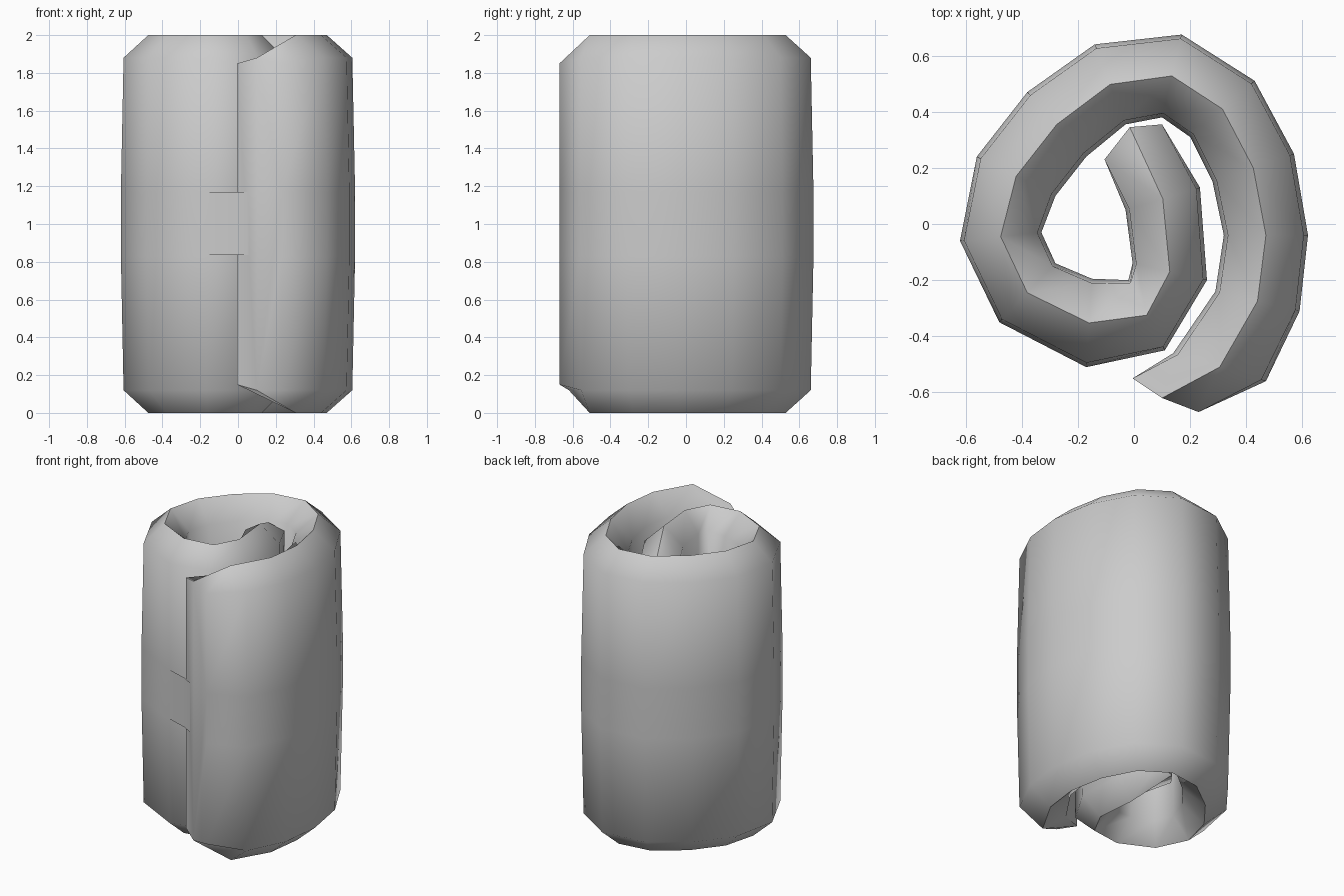
import bpy, bmesh

if "Cube" in bpy.data.objects:
    bpy.data.objects.remove(bpy.data.objects["Cube"])

# Spiral profile: outer skin xy and matching inner skin xy, from loose end to core
OUTER = [(.23, -.67), (.47, -.56), (.59, -.31), (.62, -.04), (.57, .25), (.43, .51),
         (.17, .675), (-.14, .64), (-.38, .47), (-.56, .24), (-.62, -.06), (-.48, -.35),
         (-.17, -.51), (.11, -.45), (.26, -.20), (.235, .13), (.10, .355)]
INNER = [(-.005, -.55), (.14, -.46), (.29, -.24), (.32, -.04), (.28, .15), (.20, .31),
         (.10, .38), (-.03, .355), (-.17, .24), (-.28, .10), (-.33, -.03), (-.28, -.14),
         (-.15, -.195), (-.02, -.20), (-.005, -.14), (-.03, .05), (-.105, .23)]
END_MID = {0: (.10, -.62), len(OUTER) - 1: (-.015, .345)}


def mix(a, b, t):
    return (a[0] + (b[0] - a[0]) * t, a[1] + (b[1] - a[1]) * t)


def finish(bm, name):
    bmesh.ops.recalc_face_normals(bm, faces=bm.faces)
    me = bpy.data.meshes.new(name)
    bm.to_mesh(me)
    bm.free()
    ob = bpy.data.objects.new(name, me)
    bpy.context.collection.objects.link(ob)
    bpy.ops.object.select_all(action='DESELECT')
    ob.select_set(True)
    bpy.context.view_layer.objects.active = ob
    bpy.ops.object.shade_smooth_by_angle(angle=1.1)
    return ob


# Rolled padded mat: bulging section swept along the spiral
bm = bmesh.new()
rings = []
for i, (o, n) in enumerate(zip(OUTER, INNER)):
    end = i in END_MID
    mid = END_MID.get(i, mix(o, n, .5))
    lo, rim, inset = (.15, .12, 0) if end else (.12, 0, .07)
    sides = []
    for p in (o, n):
        edge = mix(p, mid, inset * 1.4)
        sides.append([(*edge, lo), (*p, .83), (*p, 1.17), (*edge, 2 - lo)])
    ring = sides[0] + [(*mid, 2 - rim)] + sides[1][::-1] + [(*mid, rim)]
    rings.append([bm.verts.new(c) for c in ring])
for a, b in zip(rings, rings[1:]):
    for k in range(10):
        bm.faces.new((a[k], a[(k + 1) % 10], b[(k + 1) % 10], b[k]))
for r in (rings[0], rings[-1]):
    bm.faces.new(r[0:5] + [r[9]])
    bm.faces.new(r[4:10])
finish(bm, "rolled_mat")

# Thin closing strap across the loose end
bm = bmesh.new()
cols = [[bm.verts.new((x, y, z)) for z in (.835, 1.17)]
        for x, y in ((-.15, -.514), (-.01, -.558), (.055, -.596))]
for a, b in zip(cols, cols[1:]):
    bm.faces.new((a[0], b[0], b[1], a[1]))
finish(bm, "closing_strap")
